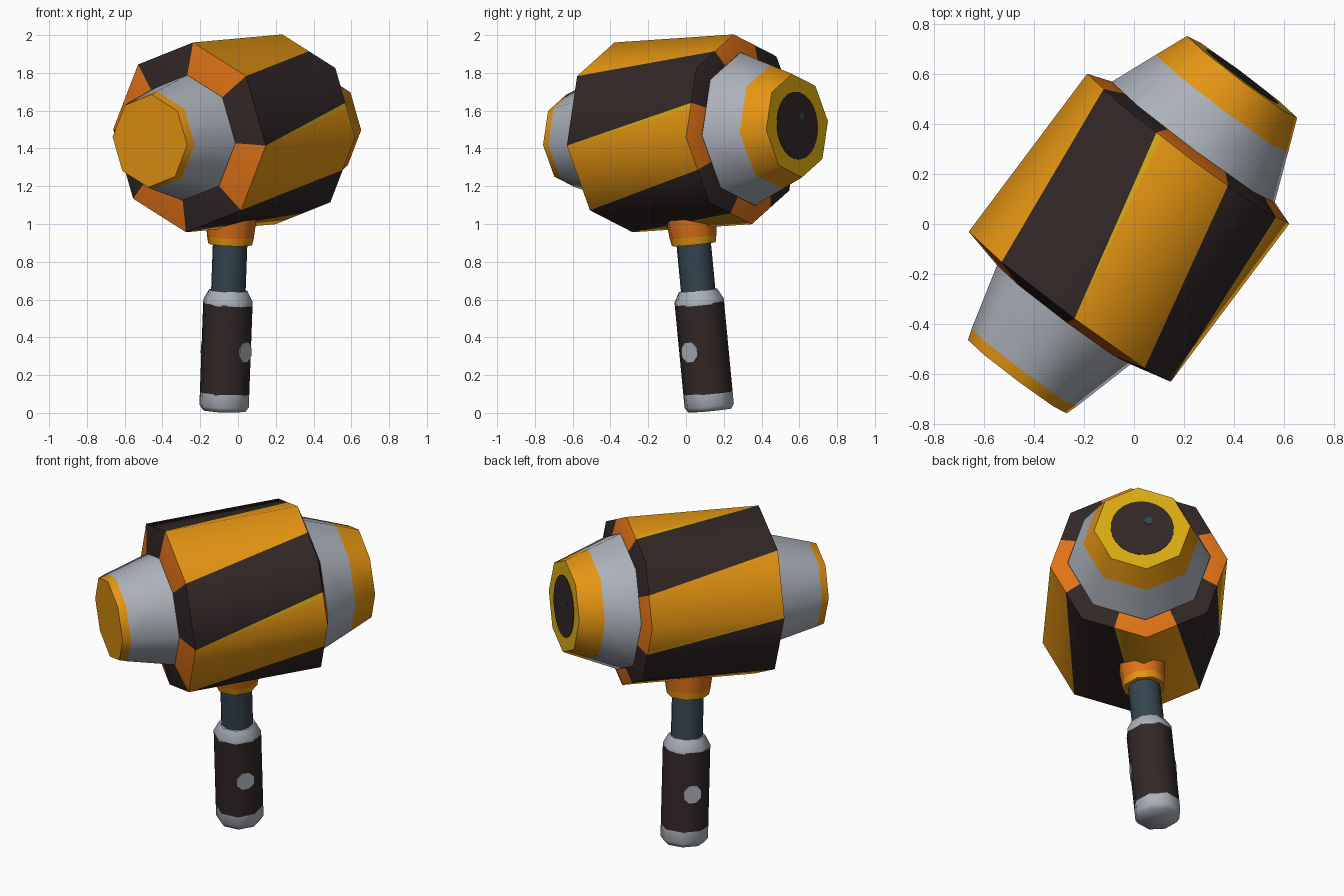
import bpy, bmesh
from math import sin, cos, pi, radians
from mathutils import Matrix, Vector

cube = bpy.data.objects.get("Cube")
if cube:
    bpy.data.objects.remove(cube, do_unlink=True)


def material(name, rgb):
    m = bpy.data.materials.new(name)
    m.use_nodes = True
    m.diffuse_color = (*rgb, 1)
    bsdf = m.node_tree.nodes["Principled BSDF"]
    bsdf.inputs["Base Color"].default_value = (*rgb, 1)
    bsdf.inputs["Roughness"].default_value = 0.8
    return m


GOLD, DARK, ORANGE, YELLOW, STEEL, SLATE = range(6)
MATS = [material("gold", (0.78, 0.30, 0.006)),
        material("dark_brown", (0.032, 0.02, 0.02)),
        material("orange", (0.75, 0.17, 0.008)),
        material("yellow", (0.68, 0.40, 0.006)),
        material("steel_grey", (0.41, 0.44, 0.49)),
        material("slate", (0.035, 0.06, 0.078))]

# Tilted frame of the whole tool: Z runs up the handle, Y along the head
up = Vector((0.037, -0.095, 0.995)).normalized()
along = Vector((0.6, 0.8, 0.054))
along = (along - up * along.dot(up)).normalized()
side = along.cross(up)
FRAME = Matrix.Translation((-0.02, -0.015, 1.48)) @ \
    Matrix((side, along, up)).transposed().to_4x4()


def finish(name, bm, angle=50):
    bmesh.ops.recalc_face_normals(bm, faces=bm.faces)
    me = bpy.data.meshes.new(name)
    bm.to_mesh(me)
    bm.free()
    for m in MATS:
        me.materials.append(m)
    ob = bpy.data.objects.new(name, me)
    bpy.context.collection.objects.link(ob)
    ob.matrix_world = FRAME
    bpy.ops.object.select_all(action='DESELECT')
    ob.select_set(True)
    bpy.context.view_layer.objects.active = ob
    bpy.ops.object.shade_smooth_by_angle(angle=radians(angle))
    return ob


def place(axis, r, t, a):
    """Point at radius r, distance t along the axis, angle a."""
    u, v = r * sin(a), r * cos(a)
    return Vector({"X": (t, u, v), "Y": (u, t, v), "Z": (u, v, t)}[axis])


def face(bm, verts, mat):
    bm.faces.new(verts).material_index = mat


def lathe(name, axis, profile, bands, ends, n=8, turn=0.0, offset=(0, 0, 0), angle=50):
    """Solid of n sides; one colour per band and one for each end."""
    bm = bmesh.new()
    rings = [[bm.verts.new(place(axis, r, t, 2 * pi * i / n + turn) + Vector(offset))
              for i in range(n)] for r, t in profile]
    for a, b, mat in zip(rings, rings[1:], bands):
        for i in range(n):
            j = (i + 1) % n
            face(bm, (a[i], a[j], b[j], b[i]), mat)
    face(bm, rings[0], ends[0])
    face(bm, rings[-1], ends[1])
    return finish(name, bm, angle)


# Striped drum: each stripe slants by half a side from front to back
def striped_drum():
    bm = bmesh.new()

    def ring(r, t):
        return [bm.verts.new(place("Y", r, t, i * pi / 4)) for i in range(8)]

    def between(a, f):
        return [bm.verts.new(a[i].co.lerp(a[(i + 1) % 8].co, f)) for i in range(8)]

    front_in, front = ring(0.335, -0.435), ring(0.505, -0.395)
    back, back_in = ring(0.505, 0.395), ring(0.41, 0.428)
    mid, mid_in = between(back, 0.5), between(back_in, 0.5)
    trim = between(back, 0.57)
    for i in range(8):
        j = (i + 1) % 8
        here, after = (GOLD, DARK) if i % 2 == 0 else (DARK, GOLD)
        cap_here, cap_after = (ORANGE, DARK) if i % 2 == 0 else (DARK, ORANGE)
        face(bm, (front[i], front[j], mid[i], back[i]), here)
        face(bm, (front[j], trim[i], mid[i]), YELLOW if after == GOLD else DARK)
        face(bm, (front[j], back[j], trim[i]), after)
        face(bm, (front_in[i], front_in[j], front[j], front[i]), cap_here)
        face(bm, (back[i], mid[i], mid_in[i], back_in[i]), cap_here)
        face(bm, (mid[i], trim[i], back[j], back_in[j], mid_in[i]), cap_after)
    face(bm, front_in, DARK)
    face(bm, [v for p in zip(back_in, mid_in) for v in p], DARK)
    finish("head_drum", bm)


striped_drum()

# Tapered ends of the head
lathe("front_nose", "Y", [(0.335, -0.43), (0.262, -0.70), (0.247, -0.745)],
      [STEEL, GOLD], [STEEL, GOLD])
lathe("back_nose", "Y", [(0.41, 0.42), (0.33, 0.62), (0.275, 0.755)],
      [STEEL, GOLD], [STEEL, YELLOW])
lathe("back_disc", "Y", [(0.18, 0.75), (0.18, 0.758)], [DARK], [DARK, DARK], n=24)
lathe("back_disc_dot", "Y", [(0.024, 0.755), (0.024, 0.761)], [SLATE], [SLATE, SLATE],
      n=10, offset=(-0.04, 0, 0.045))

# Handle, from the collar under the head down to the pommel
half = pi / 8
lathe("collar", "Z", [(0.12, -0.59), (0.128, -0.55), (0.14, -0.44)],
      [GOLD, ORANGE], [GOLD, ORANGE], turn=half)
lathe("shaft", "Z", [(0.092, -0.88), (0.092, -0.57)], [SLATE], [SLATE, SLATE], n=12)
lathe("grip_top", "Z", [(0.135, -0.912), (0.135, -0.89), (0.105, -0.835)],
      [STEEL, STEEL], [STEEL, STEEL], turn=half)
lathe("grip", "Z", [(0.135, -1.385), (0.135, -0.905)], [DARK], [DARK, DARK], turn=half)
lathe("pommel", "Z", [(0.118, -1.475), (0.135, -1.45), (0.135, -1.38)],
      [STEEL, STEEL], [STEEL, STEEL], turn=half, angle=89)

# Rivet plates on both sides of the grip
for name, s in (("left_rivet", 1), ("right_rivet", -1)):
    lathe(name, "X", [(0.056, s * 0.121), (0.056, s * 0.129)], [STEEL],
          [STEEL, STEEL], turn=half, offset=(0, 0, -1.155))
